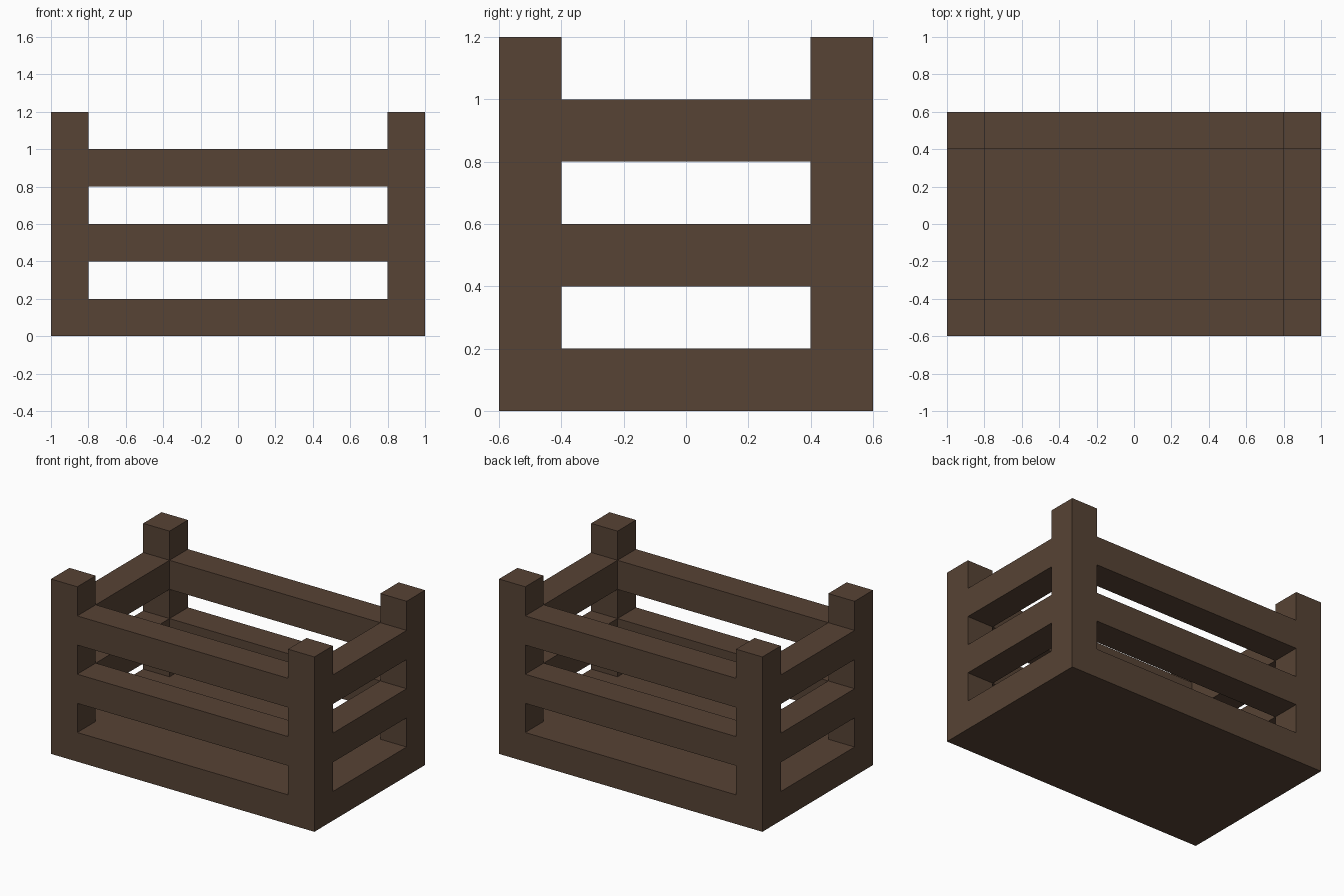
import bpy
import bmesh
from mathutils import Vector

cube = bpy.data.objects.get("Cube")
if cube:
    bpy.data.objects.remove(cube, do_unlink=True)

LENGTH, DEPTH, HEIGHT = 2.0, 1.2, 1.2
T = 0.2  # timber thickness

# Single timber colour
wood = bpy.data.materials.new("dark_brown_wood")
wood.use_nodes = True
colour = (0.095, 0.056, 0.035, 1)
wood.diffuse_color = colour
bsdf = wood.node_tree.nodes["Principled BSDF"]
bsdf.inputs["Base Color"].default_value = colour
bsdf.inputs["Roughness"].default_value = 0.9


def timber(name, centre, size, hidden=()):
    """Box of wood, leaving out faces buried in a joint."""
    bm = bmesh.new()
    bmesh.ops.create_cube(bm, size=1)
    bm.normal_update()
    buried = [f for f in bm.faces
              if any(f.normal.dot(Vector(d)) > 0.9 for d in hidden)]
    bmesh.ops.delete(bm, geom=buried, context='FACES')
    bmesh.ops.scale(bm, vec=size, verts=bm.verts)
    mesh = bpy.data.meshes.new(name)
    bm.to_mesh(mesh)
    bm.free()
    mesh.materials.append(wood)
    obj = bpy.data.objects.new(name, mesh)
    obj.location = centre
    bpy.context.collection.objects.link(obj)


# Solid floor slab
timber("floor", (0, 0, T / 2), (LENGTH, DEPTH, T))

px, py = (LENGTH - T) / 2, (DEPTH - T) / 2

# Corner posts standing on the floor
for x, side in ((-px, "right"), (px, "left")):
    for y, end in ((-py, "front"), (py, "back")):
        timber(f"{end}_{side}_post", (x, y, (HEIGHT + T) / 2),
               (T, T, HEIGHT - T), [(0, 0, -1)])

# Two levels of rails running flush between the posts
for level, z in (("lower", 0.5), ("upper", 0.9)):
    for y, end in ((-py, "front"), (py, "back")):
        timber(f"{level}_{end}_rail", (0, y, z), (LENGTH - 2 * T, T, T),
               [(1, 0, 0), (-1, 0, 0)])
    for x, side in ((-px, "right"), (px, "left")):
        timber(f"{level}_{side}_rail", (x, 0, z), (T, DEPTH - 2 * T, T),
               [(0, 1, 0), (0, -1, 0)])
